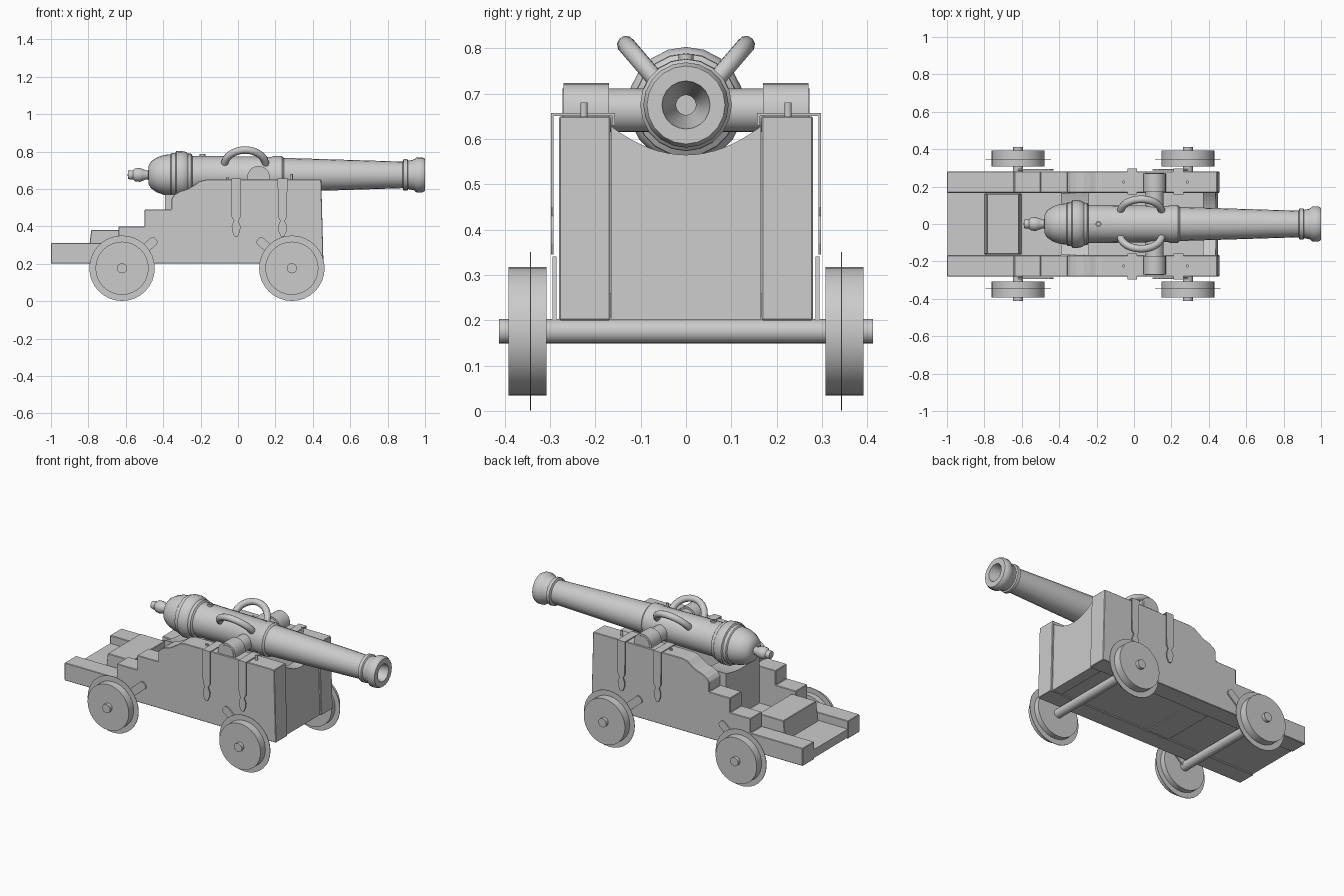
import bpy, bmesh
from math import sin, cos, pi, radians
from mathutils import Vector, Matrix

if "Cube" in bpy.data.objects:
    bpy.data.objects.remove(bpy.data.objects["Cube"])

AXIS_Z = 0.675


def finish(name, bm, smooth=False, bevel=0):
    bmesh.ops.remove_doubles(bm, verts=bm.verts, dist=1e-5)
    bmesh.ops.recalc_face_normals(bm, faces=bm.faces)
    me = bpy.data.meshes.new(name)
    bm.to_mesh(me)
    bm.free()
    ob = bpy.data.objects.new(name, me)
    bpy.context.collection.objects.link(ob)
    if smooth:
        bpy.ops.object.select_all(action='DESELECT')
        ob.select_set(True)
        bpy.context.view_layer.objects.active = ob
        bpy.ops.object.shade_smooth_by_angle(angle=radians(40))
    if bevel:
        m = ob.modifiers.new("bevel", 'BEVEL')
        m.width = bevel
        m.segments = 1
    return ob


def prism(name, pts, a, b, axis='Y', bevel=0, smooth=False):
    """Extrude a profile from a to b: (x,z) along Y, or (y,z) along X."""
    bm = bmesh.new()
    place = (lambda p, t: (p[0], t, p[1])) if axis == 'Y' else (lambda p, t: (t, p[0], p[1]))
    lo = [bm.verts.new(place(p, a)) for p in pts]
    hi = [bm.verts.new(place(p, b)) for p in pts]
    bm.faces.new(lo)
    bm.faces.new(hi)
    n = len(pts)
    for i in range(n):
        j = (i + 1) % n
        bm.faces.new((lo[i], lo[j], hi[j], hi[i]))
    return finish(name, bm, smooth, bevel)


def box(name, x0, x1, y0, y1, z0, z1, bevel=0):
    return prism(name, [(x0, z0), (x1, z0), (x1, z1), (x0, z1)], y0, y1, bevel=bevel)


def lathe(name, prof, centre, direction, n=20):
    """Revolve (distance along axis, radius) points about an axis."""
    bm = bmesh.new()
    rot = Vector((0, 0, 1)).rotation_difference(Vector(direction)).to_matrix()
    rings = [[bm.verts.new(rot @ Vector((r * cos(2 * pi * i / n), r * sin(2 * pi * i / n), d)) + Vector(centre))
              for i in range(n)] for d, r in prof]
    for p, q in zip(rings, rings[1:]):
        for i in range(n):
            j = (i + 1) % n
            bm.faces.new((p[i], p[j], q[j], q[i]))
    return finish(name, bm, True)


def cylinder(name, centre, direction, r, d0, d1, n=24):
    return lathe(name, [(d0, 0), (d0, r), (d1, r), (d1, 0)], centre, direction, n)


# Barrel with cascabel, breech rings, reinforce band, muzzle and bore
lathe("barrel", [
    (-.59, 0), (-.588, .022), (-.572, .025), (-.562, .024), (-.55, .035), (-.525, .037),
    (-.505, .03), (-.49, .023), (-.48, .025), (-.478, .05), (-.465, .072), (-.435, .093),
    (-.395, .107), (-.36, .11), (-.355, .117), (-.335, .118), (-.33, .127), (-.30, .128),
    (-.275, .122), (-.268, .114), (-.25, .113), (-.243, .102), (-.20, .102), (.18, .096),
    (.19, .101), (.235, .101), (.245, .091), (.60, .08), (.88, .071), (.885, .084),
    (.905, .084), (.91, .076), (.94, .082), (.955, .094), (.985, .094), (1.0, .086),
    (1.0, .053), (.97, .048), (.88, .022), (.7, .022), (.7, 0)], (0, 0, AXIS_Z), (1, 0, 0))
lathe("vent", [(0, .016), (.032, .016), (.032, .008), (.01, .008), (.01, 0)],
      (-.19, 0, AXIS_Z + .08), (0, 0, 1), 12)
cylinder("trunnions", (.11, 0, .663), (0, 1, 0), .048, -.272, .272)

# Cheek outline with stepped rear
cheek = [(-1, .2), (.457, .2), (.445, .65), (-.17, .65), (-.205, .642), (-.235, .62),
         (-.27, .60), (-.31, .588), (-.34, .57), (-.355, .55), (-.355, .49), (-.5, .49),
         (-.5, .4), (-.64, .4), (-.64, .31), (-1, .31)]

for side, s in (("left", 1), ("right", -1)):
    prism("cheek_" + side, cheek, s * .167, s * .28, bevel=.003)

    # Trunnion cap: arch over the trunnion
    arch = [(.11 + .06 * cos(a), .663 + .06 * sin(a)) for a in [pi * i / 12 for i in range(13)]]
    prism("trunnion_cap_" + side, [(.17, .648)] + arch + [(.05, .648)],
          s * .17, s * .27, smooth=True)

    # Straps folded over the cheek, ending in a spade tip
    for k, x in enumerate((-.01, .238)):
        half = [(.026, .657), (.024, .45), (.012, .43), (.024, .40), (.02, .37), (.008, .345)]
        outline = [(x + w, z) for w, z in half] + [(x - w, z) for w, z in reversed(half)]
        prism(f"strap_{side}_{k}", outline, s * .292, s * .298)
        box(f"strap_top_{side}_{k}", x - .026, x + .026, s * .158, s * .298, .651, .657)
        box(f"strap_lip_{side}_{k}", x - .026, x + .026, s * .157, s * .163, .63, .657)
    for k, (x, h) in enumerate(((-.055, .01), (.285, .03))):
        cylinder(f"pin_{side}_{k}", (x, s * .225, .64), (0, 0, 1), .008, 0, .01 + h, 10)

    # Lifting handle, leaning outwards
    cu = bpy.data.curves.new("lifting_handle_" + side, 'CURVE')
    cu.dimensions = '3D'
    cu.bevel_depth = .02
    cu.bevel_resolution = 3
    cu.use_fill_caps = True
    sp = cu.splines.new('POLY')
    sp.points.add(16)
    for i, p in enumerate(sp.points):
        a = pi * i / 16
        t = .105 * sin(a)
        p.co = (.038 - .11 * cos(a), s * (.064 + .65 * t), .728 + .76 * t, 1)
    sp.use_smooth = True
    bpy.context.collection.objects.link(bpy.data.objects.new(cu.name, cu))

    # Wheels with thin flange, and diagonal axle braces
    for end, x, d in (("rear", -.62, 1), ("front", .288, -1)):
        c = (x, s * .35, .176)
        cylinder(f"wheel_{end}_{side}", c, (0, 1, 0), .142, -.042, .042, 32)
        cylinder(f"wheel_flange_{end}_{side}", (x, s * .343, .176), (0, 1, 0), .175, -.0015, .0015, 32)
        u, v = Vector((d * .76, .65)), Vector((-d * .65, .76))
        o = Vector((x, .176))
        tip = [o + u * l + v * w for l, w in ((0, -.024), (.225, -.024), (.238, -.014),
                                              (.238, .014), (.225, .024), (0, .024))]
        prism(f"brace_{end}_{side}", tip, s * .286, s * .294)

# Axles
for end, x in (("rear", -.62), ("front", .288)):
    cylinder("axle_" + end, (x, 0, .176), (0, 1, 0), .027, -.412, .412, 20)

# Floor and rear wedge block
box("floor", -.998, .43, -.167, .167, .208, .26)
prism("rear_block", [(-.80, .25), (-.60, .25), (-.615, .38), (-.785, .38)], -.162, .162, bevel=.003)


# Front and middle transoms with concave tops
def transom(name, x0, x1, edge, mid, lean=0):
    top = [(.165 * t / 8, mid + (edge - mid) * (t / 8) ** 2) for t in range(8, -9, -1)]
    ob = prism(name, [(-.165, .202), (.165, .202)] + top, x0, x1, axis='X')
    for v in ob.data.vertices:
        v.co.x -= lean * (v.co.z - .2)


transom("front_transom", .38, .448, .628, .565, .027)
transom("breech_support", -.39, -.24, .57, .545)
